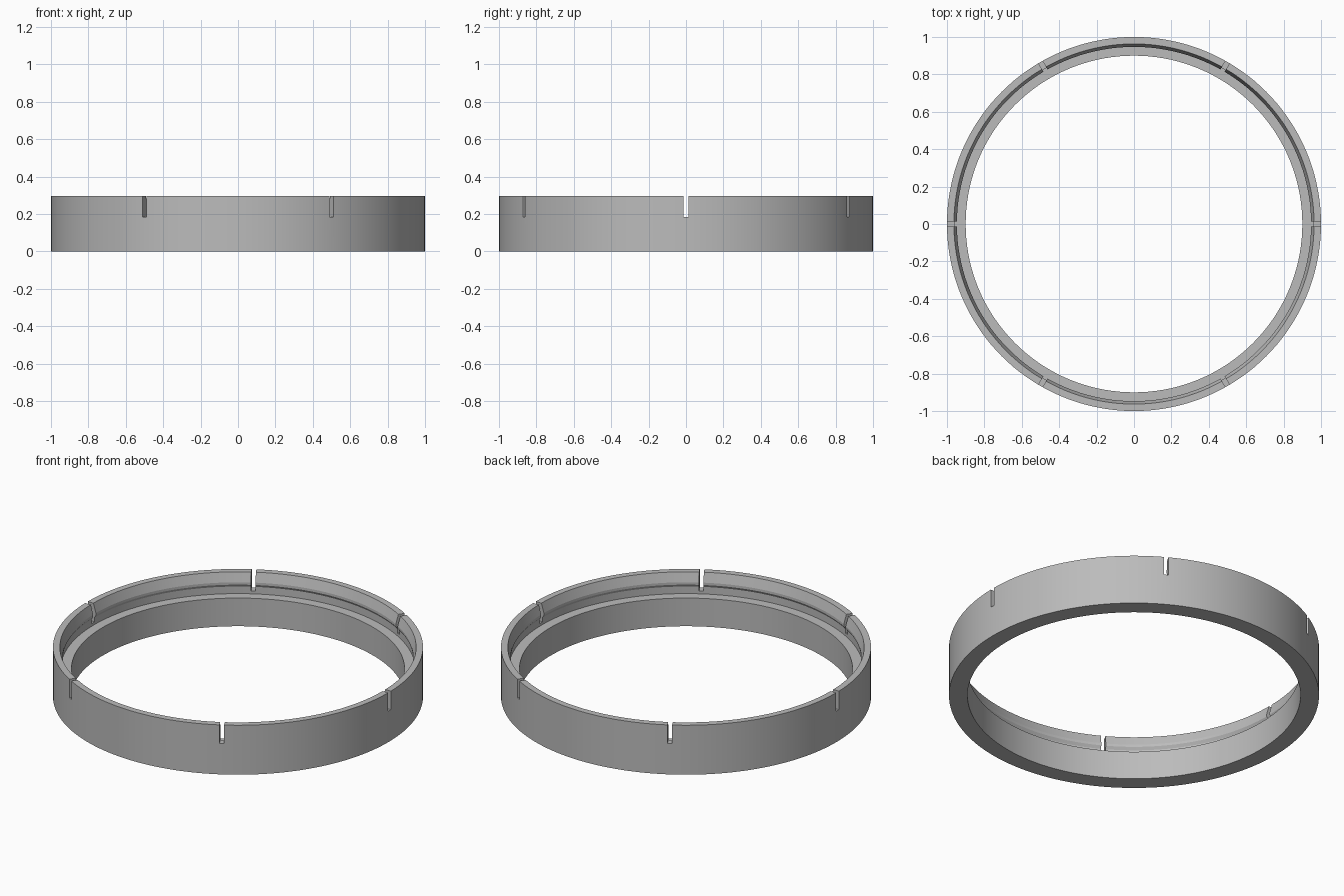
import bpy, bmesh, math
from mathutils import Matrix

if "Cube" in bpy.data.objects:
    bpy.data.objects.remove(bpy.data.objects["Cube"])

SEGMENTS = 144
SLOTS = 6

grey = bpy.data.materials.new("mid grey")
grey.diffuse_color = (0.5, 0.5, 0.5, 1)
grey.use_nodes = True
grey.node_tree.nodes["Principled BSDF"].inputs["Base Color"].default_value = grey.diffuse_color


def mesh_object(name, bm):
    bmesh.ops.recalc_face_normals(bm, faces=bm.faces)
    mesh = bpy.data.meshes.new(name)
    bm.to_mesh(mesh)
    bm.free()
    mesh.materials.append(grey)
    obj = bpy.data.objects.new(name, mesh)
    bpy.context.collection.objects.link(obj)
    return obj


# Ring: radius and height profile with an inner ledge and a snap bead
profile = [(0.90, 0), (1.0, 0), (1.0, 0.295), (0.963, 0.295), (0.947, 0.24),
           (0.947, 0.226), (0.957, 0.21), (0.957, 0.168), (0.90, 0.168)]
bm = bmesh.new()
loops = []
for i in range(SEGMENTS):
    a = 2 * math.pi * i / SEGMENTS
    loops.append([bm.verts.new((r * math.cos(a), r * math.sin(a), z)) for r, z in profile])
n = len(profile)
for i in range(SEGMENTS):
    p, q = loops[i], loops[(i + 1) % SEGMENTS]
    for j in range(n):
        k = (j + 1) % n
        bm.faces.new((p[j], q[j], q[k], p[k]))
ring = mesh_object("snap_ring", bm)

# Slot cutters: narrow boxes through the upper wall
bm = bmesh.new()
for i in range(SLOTS):
    turn = Matrix.Rotation(2 * math.pi * i / SLOTS, 4, 'Z')
    place = Matrix.Translation((0.98, 0, 0.285))
    size = Matrix.Diagonal((0.13, 0.025, 0.2, 1))
    bmesh.ops.create_cube(bm, size=1, matrix=turn @ place @ size)
cutter = mesh_object("slot_cutter", bm)
cutter.hide_render = True

# Cut the slots, then smooth the round walls
cut = ring.modifiers.new("slots", 'BOOLEAN')
cut.object = cutter
cut.operation = 'DIFFERENCE'
cut.solver = 'EXACT'
bpy.context.view_layer.objects.active = ring
ring.select_set(True)
bpy.ops.object.modifier_apply(modifier=cut.name)
bpy.data.objects.remove(cutter)
bpy.ops.object.shade_smooth_by_angle(angle=math.radians(12))
